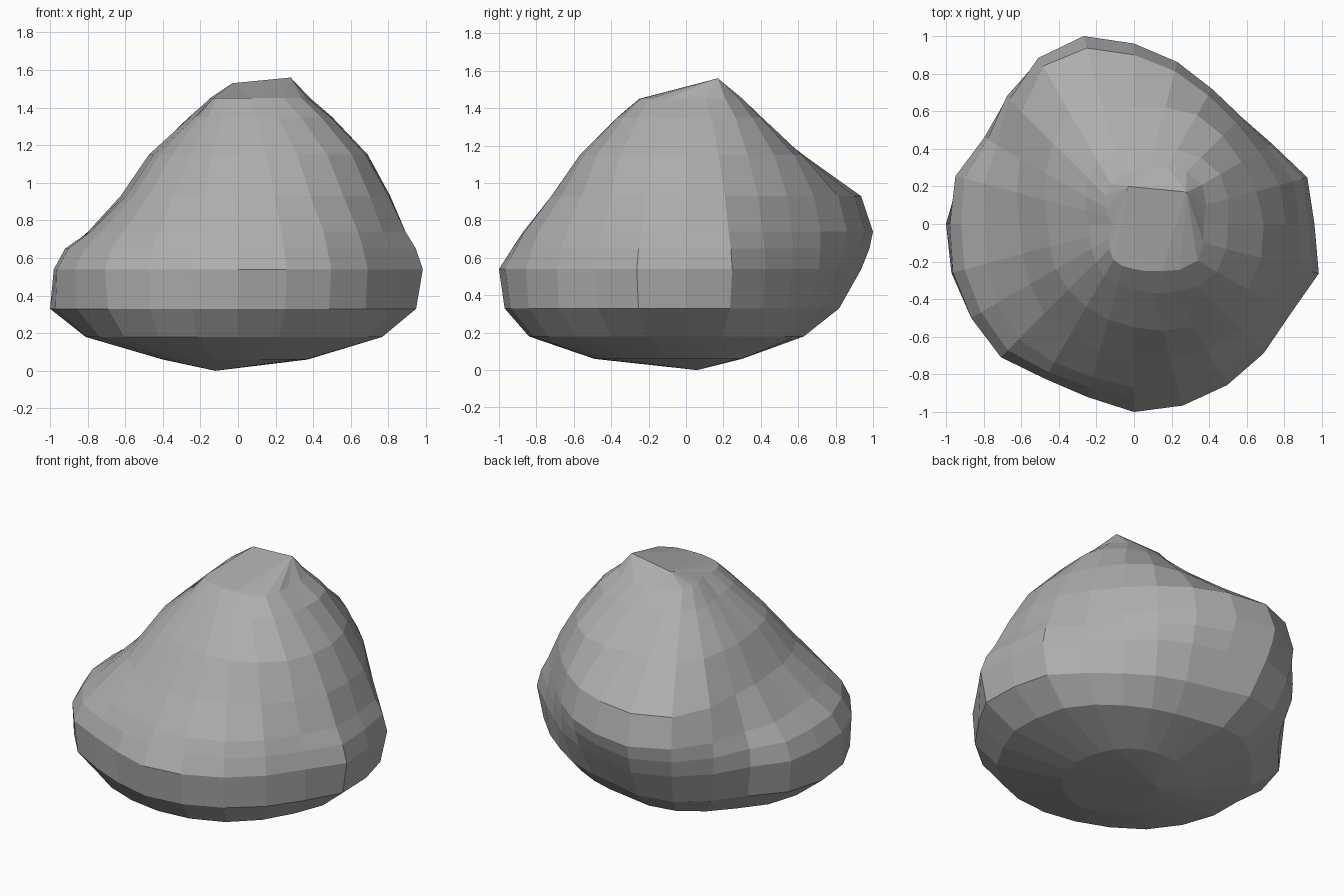
import bpy, bmesh
from math import cos, sin, tau

if "Cube" in bpy.data.objects:
    bpy.data.objects.remove(bpy.data.objects["Cube"])

# Horizontal sections of the boulder: height -> radius every 30 degrees from +x
SECTIONS = {
    0.06: (.36, .34, .32, .30, .32, .36, .40, .42, .46, .49, .46, .41),
    0.18: (.76, .69, .61, .60, .69, .72, .81, .85, .84, .84, .85, .80),
    0.33: (.94, .82, .75, .76, .89, .88, 1.0, .99, .94, .97, .97, .95),
    0.54: (.96, .85, .82, .87, .98, .92, .98, 1.0, .95, 1.0, .99, .96),
    0.65: (.93, .84, .83, .93, 1.01, .90, .92, .94, .91, .93, .95, .93),
    0.74: (.88, .82, .83, .96, 1.02, .84, .79, .84, .85, .87, .91, .89),
    0.93: (.81, .77, .79, .90, .97, .70, .61, .64, .69, .72, .77, .81),
    1.15: (.69, .66, .67, .62, .67, .54, .46, .48, .51, .55, .63, .70),
    1.35: (.50, .53, .46, .39, .38, .30, .24, .26, .32, .35, .42, .51),
    1.45: (.37, .42, .35, .28, .25, .17, .12, .15, .22, .24, .29, .39),
}
# Corners that stand out on the in-between sides of the lower body
BULGE = (.05, -.02, 0, .04, 0, .04, 0, .03, -.02, 0, 0, .055)
SIDES = 24


def radius(z, r, i):
    """Radius at side i, with smooth in-between values on odd sides."""
    k, n = i // 2, len(r)
    if i % 2 == 0:
        return r[k]
    a, b, c, d = (r[(k + j) % n] for j in (-1, 0, 1, 2))
    bulge = BULGE[k] * max(0, 1 - abs(z - .56) / .5)
    return (9 * (b + c) - a - d) / 16 + bulge


bm = bmesh.new()
rings = []
for z, r in SECTIONS.items():
    rings.append([bm.verts.new((radius(z, r, i) * cos(tau * i / SIDES),
                                radius(z, r, i) * sin(tau * i / SIDES), z))
                  for i in range(SIDES)])

# Short summit ridge: the last ring collapses onto its two ends
rings.append([bm.verts.new((-.03, .20, 1.53) if v.co.x < .125 else (.28, .17, 1.56))
              for v in rings[-1]])

# Side facets
for low, high in zip(rings, rings[1:]):
    for i in range(SIDES):
        j = (i + 1) % SIDES
        bm.faces.new((low[i], low[j], high[j], high[i]))

# Blunt underside
tip = bm.verts.new((-.12, .06, 0))
for i in range(SIDES):
    bm.faces.new((tip, rings[0][(i + 1) % SIDES], rings[0][i]))

bmesh.ops.remove_doubles(bm, verts=bm.verts, dist=.001)
bmesh.ops.recalc_face_normals(bm, faces=bm.faces)

mesh = bpy.data.meshes.new("boulder")
bm.to_mesh(mesh)
bm.free()
stone = bpy.data.materials.new("stone")
stone.diffuse_color = (.42, .42, .42, 1)
stone.use_nodes = True
stone.node_tree.nodes["Principled BSDF"].inputs["Base Color"].default_value = stone.diffuse_color
mesh.materials.append(stone)
bpy.context.collection.objects.link(bpy.data.objects.new("boulder", mesh))
